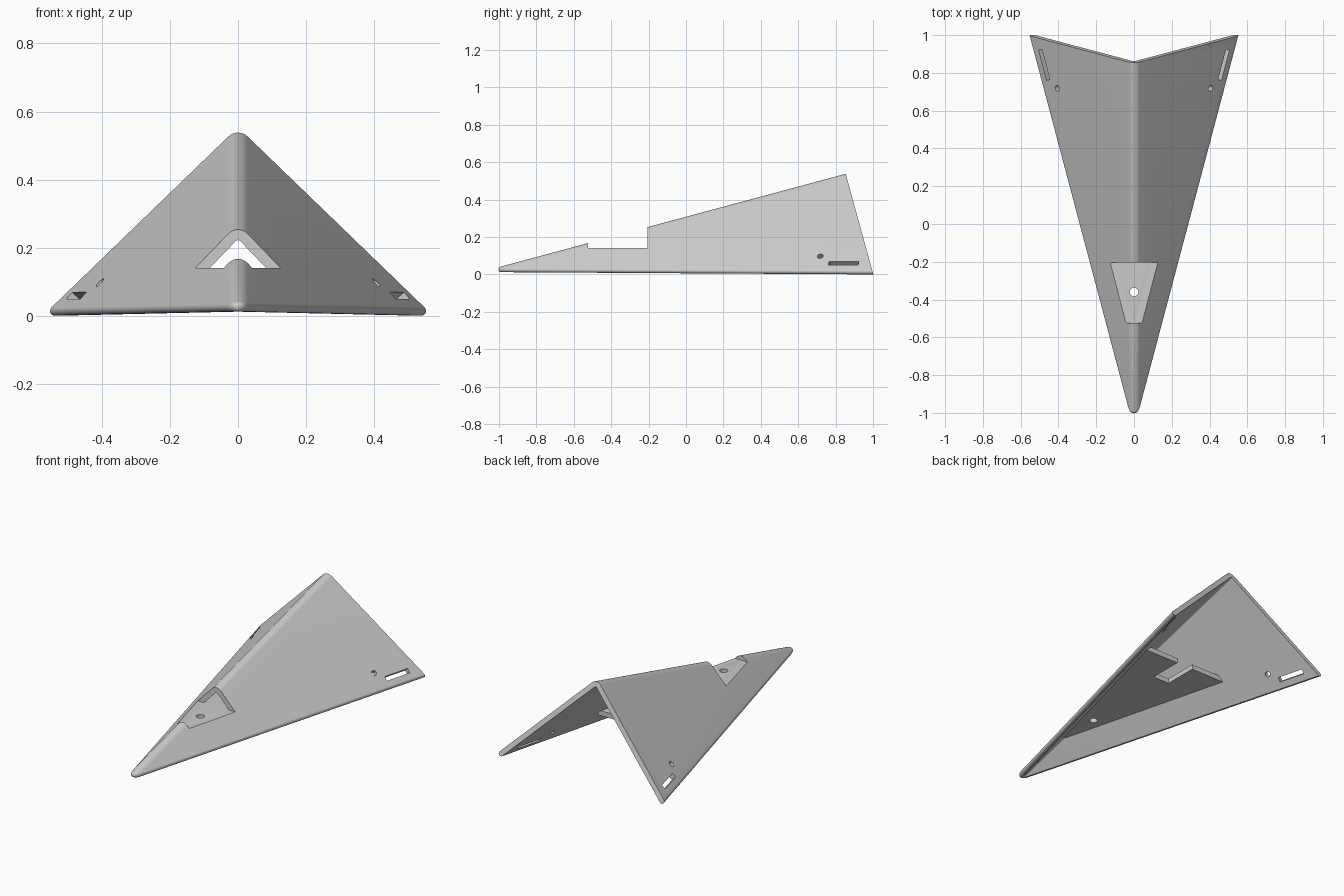
import bpy, bmesh, math
from mathutils import Vector, Matrix

if "Cube" in bpy.data.objects:
    bpy.data.objects.remove(bpy.data.objects["Cube"], do_unlink=True)

grey = bpy.data.materials.new("plain grey")
grey.use_nodes = True
grey.diffuse_color = (0.6, 0.6, 0.6, 1)
grey.node_tree.nodes["Principled BSDF"].inputs["Base Color"].default_value = (0.6, 0.6, 0.6, 1)

SLOPE = 0.275                       # ridge rise per unit length
ALPHA = math.atan(SLOPE)
TOP = Vector((0, 0.854, 0.537))     # rear end of the ridge
ALONG = Vector((0, math.cos(ALPHA), math.sin(ALPHA)))
UP = Vector((0, -math.sin(ALPHA), math.cos(ALPHA)))
SIDE = Vector((1, 0, 0))
RIDGE_R, WALL, EDGE_R = 0.04, 0.03, 0.015


def make(name, bm):
    bmesh.ops.recalc_face_normals(bm, faces=bm.faces[:])
    mesh = bpy.data.meshes.new(name)
    bm.to_mesh(mesh)
    bm.free()
    obj = bpy.data.objects.new(name, mesh)
    bpy.context.collection.objects.link(obj)
    mesh.materials.append(grey)
    return obj


def activate(obj):
    bpy.ops.object.select_all(action='DESELECT')
    obj.select_set(True)
    bpy.context.view_layer.objects.active = obj


def cut(obj, cutter):
    mod = obj.modifiers.new("cut", 'BOOLEAN')
    mod.operation, mod.solver, mod.object = 'DIFFERENCE', 'EXACT', cutter
    activate(obj)
    bpy.ops.object.modifier_apply(modifier=mod.name)
    bpy.data.objects.remove(cutter, do_unlink=True)


def box(matrix, size):
    bm = bmesh.new()
    bmesh.ops.create_cube(bm, size=1, matrix=matrix @ Matrix.Diagonal((*size, 1)))
    return make("cutter", bm)


def rod(matrix, radius, depth):
    bm = bmesh.new()
    bmesh.ops.create_cone(bm, cap_ends=True, segments=24, radius1=radius,
                          radius2=radius, depth=depth, matrix=matrix)
    return make("cutter", bm)


# Folded shell: one strip of points per line parallel to the ridge
def line_start(theta, radius, spread):
    sx, cx = math.sin(theta), math.cos(theta)
    side = math.copysign(spread, theta) if spread else 0
    return (TOP + SIDE * (radius * sx + side * cx)
            + UP * (-RIDGE_R + radius * cx - side * sx))


def drop_to(p, z):
    return p + ALONG * ((z - p.z) / ALONG.z)


def column(theta, spread):
    normal = SIDE * math.sin(theta) + UP * math.cos(theta)
    flat = Vector((normal.x, normal.y, 0)).normalized()
    core = drop_to(line_start(theta, RIDGE_R - EDGE_R, spread), EDGE_R)
    start = math.asin(normal.z)
    pts = [line_start(theta, RIDGE_R, spread) + ALONG * 0.4]
    for i in range(11):
        a = start + (-math.pi / 2 - start) * i / 10
        pts.append(core + EDGE_R * (flat * math.cos(a) + Vector((0, 0, math.sin(a)))))
    inner = line_start(theta, RIDGE_R - WALL, spread)
    return pts + [drop_to(inner, 0), inner + ALONG * 0.4]


quarter = math.pi / 4
fan = [(quarter * (i / 6 - 1), 0) for i in range(13)]
bm = bmesh.new()
grid = [[bm.verts.new(p) for p in column(t, s)]
        for t, s in [(-quarter, 0.8)] + fan + [(quarter, 0.8)]]
for a, b in zip(grid, grid[1:]):
    for k in range(len(a) - 1):
        bm.faces.new((a[k], a[k + 1], b[k + 1], b[k]))

# Square off the rear, then close it
bmesh.ops.bisect_plane(bm, geom=bm.verts[:] + bm.edges[:] + bm.faces[:], dist=1e-6,
                       plane_co=TOP, plane_no=ALONG, clear_outer=True)
bmesh.ops.holes_fill(bm, edges=[e for e in bm.edges if e.is_boundary], sides=0)
for v in bm.verts:                  # slight lift towards the nose
    v.co.z += 0.006 * (1 - v.co.y)
shell = make("folded_shell", bm)

# Window over the nose
cut(shell, box(Matrix.Translation((0, -0.365, 0.34)), (0.8, 0.32, 0.4)))

# Slot and round hole near each rear corner
for s in (1, -1):
    normal = Vector((s, -math.sin(ALPHA), math.cos(ALPHA))).normalized()
    along = Vector((-normal.y * s, abs(normal.x), 0)).normalized()
    along.x = abs(along.x) * s
    across = normal.cross(along)
    turn = Matrix((along, across, normal)).transposed().to_4x4()
    cut(shell, box(Matrix.Translation((s * 0.476, 0.842, 0.06)) @ turn, (0.165, 0.027, 0.12)))
    cut(shell, rod(Matrix.Translation((s * 0.407, 0.718, 0.098)) @ turn, 0.016, 0.12))


# Level mounting plate with a notched rear edge
def half_width(y, z):
    return 0.964 * (TOP.z + 0.269 * (y - TOP.y) - z) - 0.013


def outline(z):
    nose = TOP.y + ((0.01 + 0.013) / 0.964 + z - TOP.z) / 0.269
    right = [(0.01, nose), (half_width(0.45, z), 0.45), (0.055, 0.45), (0.055, 0.24)]
    return [(x, y, z) for x, y in right] + [(-x, y, z) for x, y in reversed(right)]


bm = bmesh.new()
low, high = [[bm.verts.new(p) for p in outline(z)] for z in (0.11, 0.14)]
bm.faces.new(low)
bm.faces.new(high)
for i in range(len(low)):
    j = (i + 1) % len(low)
    bm.faces.new((low[i], low[j], high[j], high[i]))
plate = make("mounting_plate", bm)
cut(plate, rod(Matrix.Translation((0, -0.36, 0.125)), 0.023, 0.1))

for obj in (shell, plate):
    activate(obj)
    bpy.ops.object.shade_smooth_by_angle(angle=math.radians(25))
